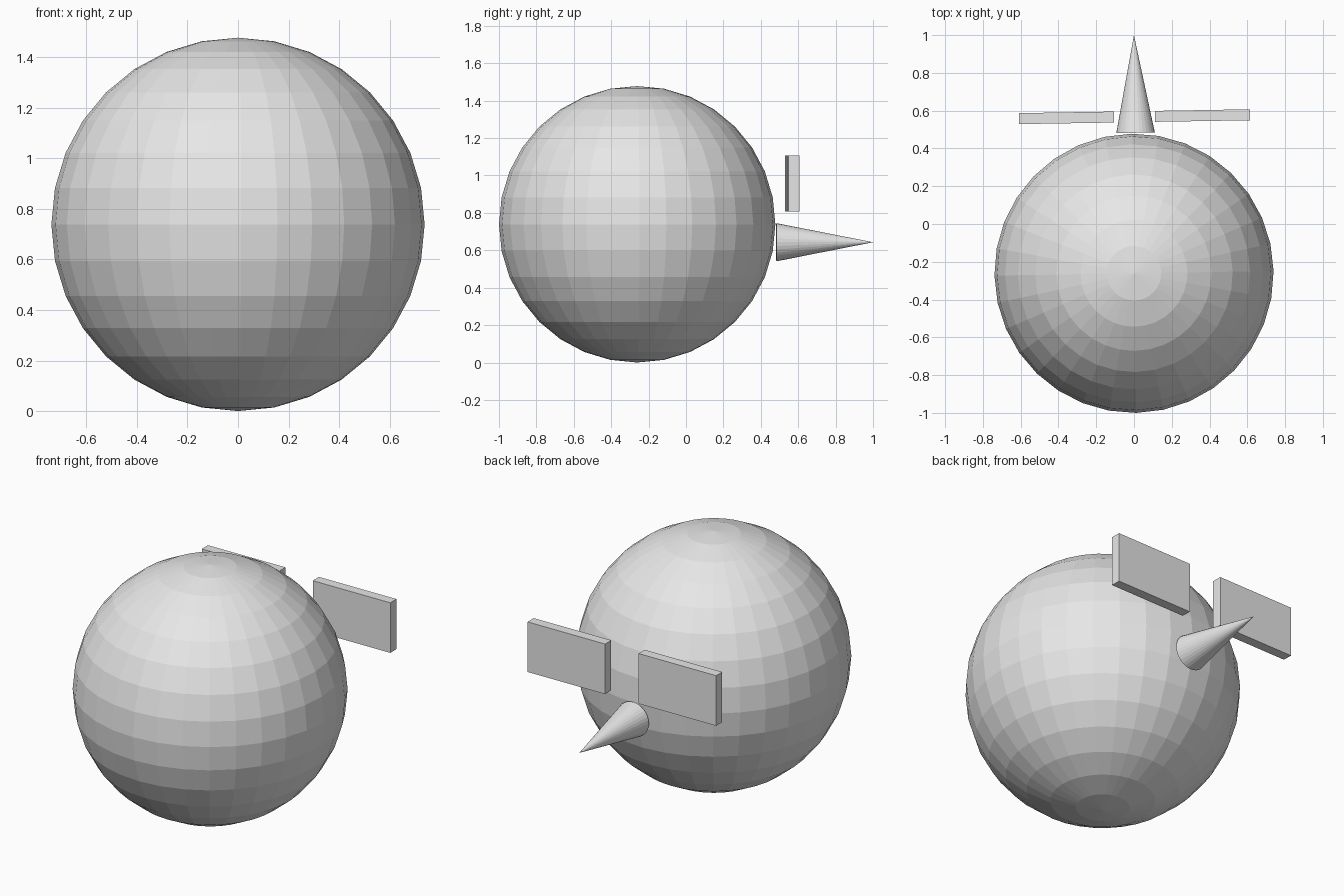
import bpy
from math import radians
from mathutils import Matrix

cube = bpy.data.objects.get("Cube")
if cube:
    bpy.data.objects.remove(cube, do_unlink=True)

TURN = radians(0.95)  # slight turn shared by every part
RADIUS = 0.739

grey = bpy.data.materials.new("plain grey")
grey.use_nodes = True
colour = (0.8, 0.8, 0.8, 1)
grey.diffuse_color = colour
grey.node_tree.nodes["Principled BSDF"].inputs["Base Color"].default_value = colour


def finish(name):
    part = bpy.context.object
    part.name = name
    part.data.materials.append(grey)
    return part


# Round faceted body
bpy.ops.mesh.primitive_uv_sphere_add(segments=32, ring_count=16, radius=RADIUS,
                                     location=(0, -0.261, RADIUS),
                                     rotation=(0, 0, TURN))
finish("body")

# Pointed cone on the back
bpy.ops.mesh.primitive_cone_add(vertices=32, radius1=0.102, depth=0.517,
                                location=(0.004, 0.7415, 0.643),
                                rotation=(radians(-90), 0, TURN))
finish("beak")

# Pair of upright plates above the cone
for side, name in ((1, "left_plate"), (-1, "right_plate")):
    bpy.ops.mesh.primitive_cube_add(size=1, location=(0.003 + side * 0.36, 0.568 + side * 0.006, 0.957),
                                    rotation=(0, 0, TURN))
    plate = finish(name)
    plate.data.transform(Matrix.Diagonal((0.503, 0.058, 0.297, 1)))
